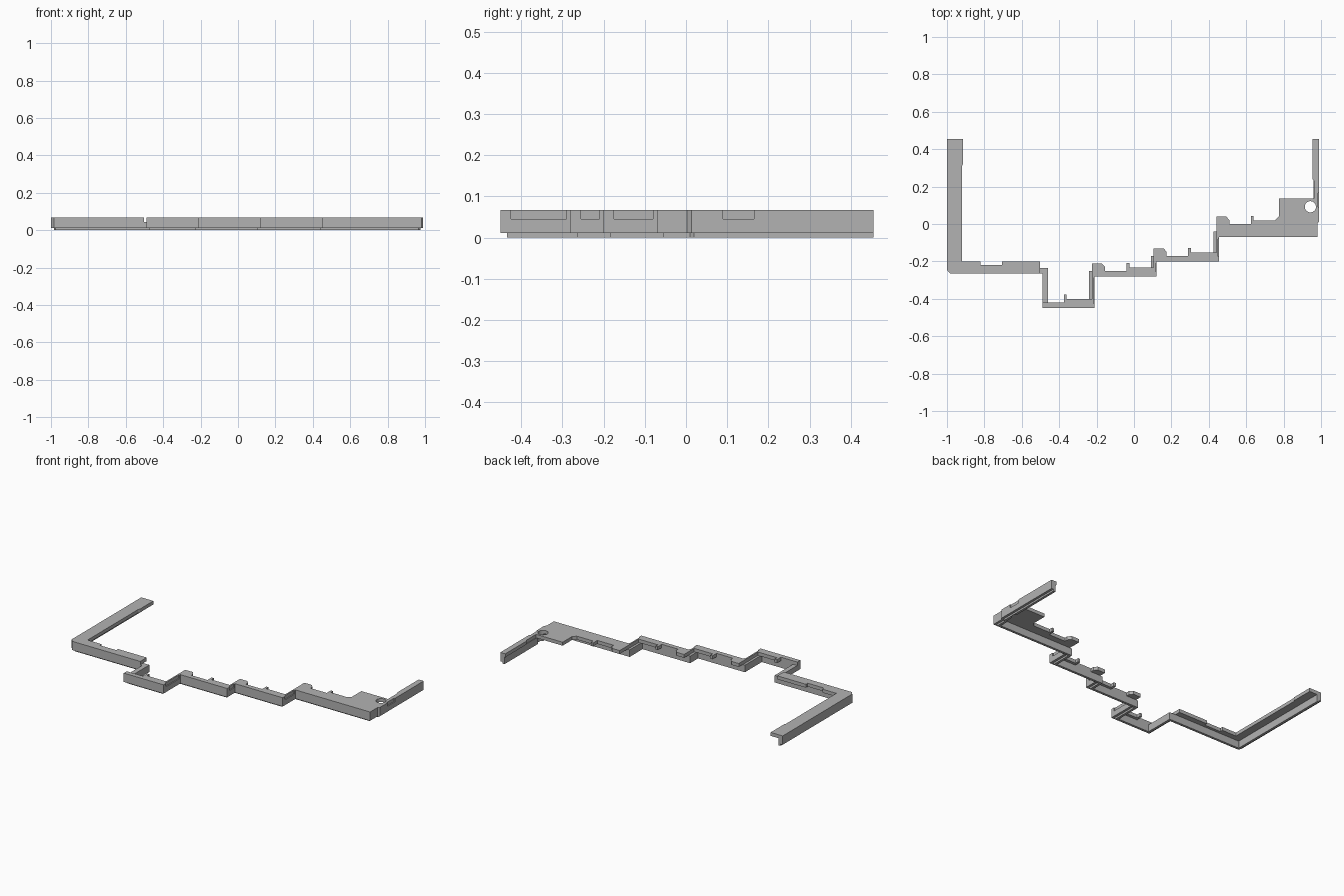
import bpy
import bmesh
from mathutils import Vector

cube = bpy.data.objects.get("Cube")
if cube:
    bpy.data.objects.remove(cube, do_unlink=True)

grey = bpy.data.materials.new("plain_grey")
grey.use_nodes = True
colour = (0.45, 0.45, 0.45, 1)
grey.diffuse_color = colour
grey.node_tree.nodes["Principled BSDF"].inputs["Base Color"].default_value = colour

TOP, SHELF, LIP = 0.067, 0.045, 0.011
WALL, LEDGE = 0.03, 0.015
BACK = 0.455
# Front left corner of each stepped bay
corners = [(-0.49, -0.45), (-0.21, -0.28), (0.12, -0.2), (0.455, -0.07)]


def prism(name, points, low, high):
    """Extrude a flat outline between two heights."""
    bm = bmesh.new()
    face = bm.faces.new([bm.verts.new((x, y, low)) for x, y in points])
    result = bmesh.ops.extrude_face_region(bm, geom=[face])
    moved = [v for v in result["geom"] if isinstance(v, bmesh.types.BMVert)]
    bmesh.ops.translate(bm, verts=moved, vec=(0, 0, high - low))
    bmesh.ops.recalc_face_normals(bm, faces=bm.faces)
    mesh = bpy.data.meshes.new(name)
    bm.to_mesh(mesh)
    bm.free()
    mesh.materials.append(grey)
    obj = bpy.data.objects.new(name, mesh)
    bpy.context.collection.objects.link(obj)
    return obj


def inset(path, distance):
    """Mitred copy of an open path, shifted to its left."""
    pts = [Vector(p) for p in path]
    dirs = [(b - a).normalized() for a, b in zip(pts, pts[1:])]
    normals = [Vector((-d.y, d.x)) for d in dirs]
    out = []
    for i, p in enumerate(pts):
        a, b = normals[max(i - 1, 0)], normals[min(i, len(normals) - 1)]
        out.append(tuple(p + (a + b) * distance / (1 + a.dot(b))))
    return out


def bay_edge(corner, lift=0):
    """Rear edge of a bay, right to left: clip post, recess, bevelled tab."""
    profile = [(0.185, 0.048), (0.185, 0.072), (0.17, 0.072), (0.17, 0.03),
               (0.055, 0.03), (0.055, 0.05), (0.038, 0.07), (-0.018, 0.07)]
    return [(corner[0] + x, corner[1] + y + lift) for x, y in profile]


def shallow_recess(x, low, high):
    """Notch in the outer face of a side wall."""
    depth = 0.006
    return [(x, low), (x - depth, low), (x - depth, high), (x, high)]


# Outer path of the whole strip
left_run = [(-1, BACK), (-1, -0.245), (-0.983, -0.265)]
right_run = [(0.98, -0.07), (0.98, 0.003), (0.99, 0.013)]
path = left_run + [(corners[0][0], -0.265), corners[0]]
for before, after in zip(corners, corners[1:]):
    path += [(after[0], before[1]), after]
path += right_run + [(0.99, BACK)]

# Outer wall and narrower lower lip
wall = prism("outer_wall", path + inset(path, WALL)[::-1], LIP, SHELF)
lip = prism("lower_lip", inset(path, LEDGE) + inset(path, WALL)[::-1], 0, LIP)

# Left top plate, ending before the low connecting wall
end, rear = -0.503, -0.2
left_plate = prism("left_top_plate", left_run + [
    (end, -0.265), (end, rear), (-0.705, rear), (-0.705, -0.218),
    (-0.82, -0.218), (-0.82, rear), (-0.92, rear),
    (-0.92, 0.31), (-0.915, 0.32), (-0.915, BACK)], SHELF, TOP)

# Stepped top plate, outer edge
edge = [corners[0]]
for before, after in zip(corners, corners[1:]):
    edge.append((after[0], before[1]))
    edge += shallow_recess(after[0], before[1] + 0.025, after[1] - 0.01)
    edge.append(after)
edge += right_run + shallow_recess(0.99, 0.09, 0.165) + [(0.99, BACK)]

# Stepped top plate, rear edge
edge += [(0.955, BACK), (0.955, 0.24), (0.962, 0.23), (0.962, 0.135),
         (0.775, 0.135), (0.775, 0.04), (0.755, 0.02)]
for i in range(len(corners) - 1, 0, -1):
    corner, previous = corners[i], corners[i - 1]
    tabs = bay_edge(corner, 0.04 if i == len(corners) - 1 else 0)
    if i == len(corners) - 1:
        tabs[0] = (tabs[0][0], 0.02)
    inner = corner[0] - LEDGE
    edge += tabs[:-1] + [(inner, tabs[-1][1]), (inner, previous[1] + 0.048)]
first = bay_edge(corners[0])[:4]
first = [(x - 0.055, y) for x, y in first]
edge += first + [(corners[0][0], first[-1][1])]
stepped_plate = prism("stepped_top_plate", edge, SHELF, TOP)

# Round screw hole through the right corner
bpy.ops.mesh.primitive_cylinder_add(vertices=32, radius=0.03, depth=1,
                                    location=(0.943, 0.092, 0))
cutter = bpy.context.object
cutter.name = "hole_cutter"
cutter.hide_render = True
cutter.hide_viewport = True
cutter.display_type = "WIRE"
for part in (wall, lip, stepped_plate):
    hole = part.modifiers.new("screw_hole", "BOOLEAN")
    hole.operation = "DIFFERENCE"
    hole.solver = "EXACT"
    hole.object = cutter
